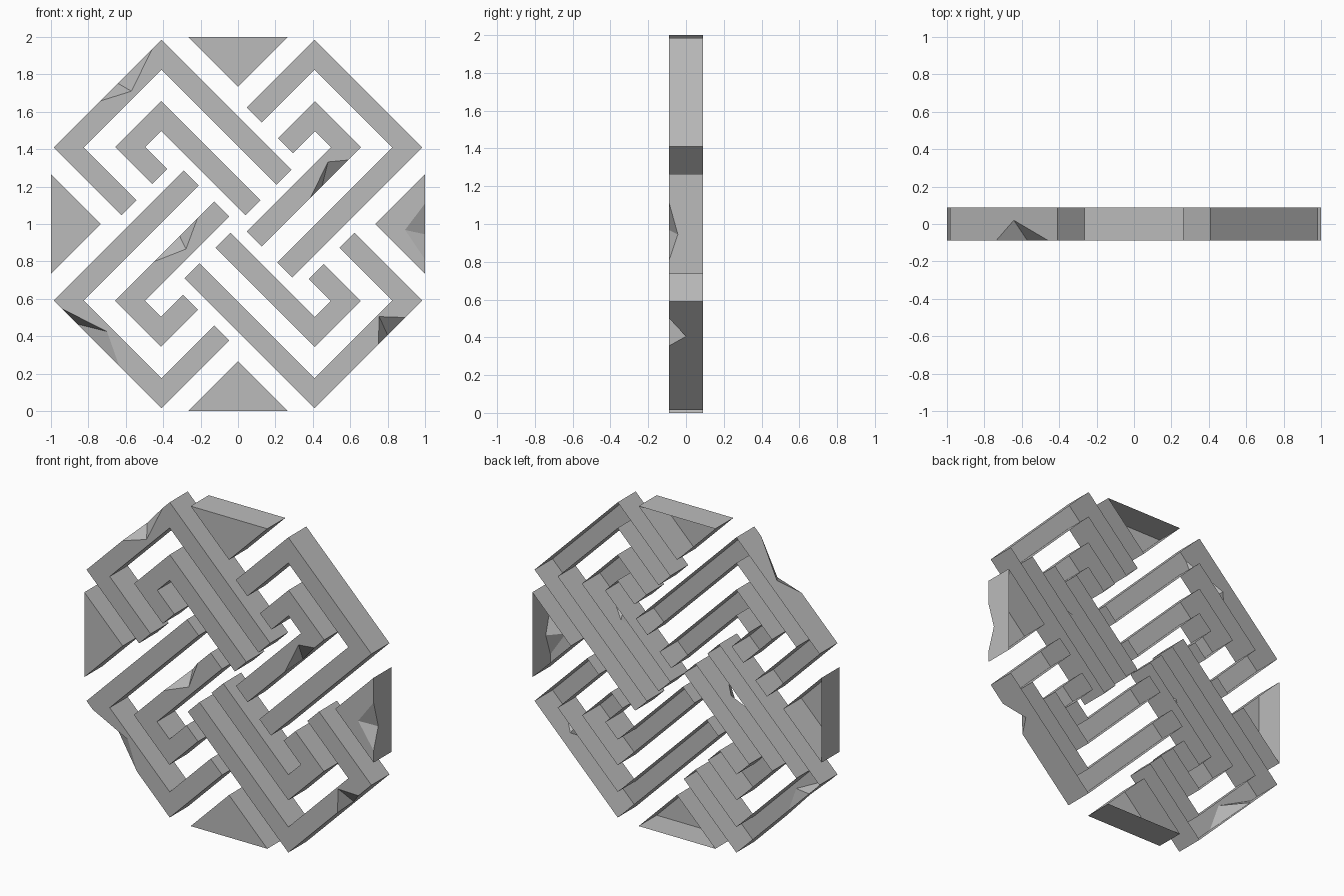
import bpy
import bmesh
from mathutils import Vector

cube = bpy.data.objects.get("Cube")
if cube:
    bpy.data.objects.remove(cube, do_unlink=True)

HALF_DEPTH = 0.089   # half of the thickness
HALF_BAR = 0.0566    # half of the bar width

stone = bpy.data.materials.new("grey_stone")
stone.use_nodes = True
grey = (0.5, 0.5, 0.5, 1)
stone.diffuse_color = grey
stone.node_tree.nodes["Principled BSDF"].inputs["Base Color"].default_value = grey
stone.node_tree.nodes["Principled BSDF"].inputs["Roughness"].default_value = 0.9

# Chipped rims: two rim points, a point on the front, a point on the wall, wall depth
CHIPS = [
    ((-0.74, 0.66), (-0.46, 0.94), (-0.57, 0.71), (-0.645, 0.755), 0.02),
    ((-0.945, -0.455), (-0.63, -0.755), (-0.70, -0.575), (-0.855, -0.53), 0.0),
    ((0.745, -0.64), (0.89, -0.495), (0.755, -0.495), (0.795, -0.59), 0.0),
    ((1, 0.11), (1, -0.19), (0.893, -0.032), (1, -0.055), -0.043),
    ((0.588, 0.345), (0.38, 0.145), (0.481, 0.332), (0.45, 0.2), 0.0),
    ((-0.22, 0.035), (-0.45, -0.2), (-0.278, -0.134), (-0.316, -0.06), 0.0),
]


def place(p, y):
    """Flat pattern point to model space."""
    return Vector((p.x, y, p.y + 1))


def chip_on_edge(a, b):
    """Find the chip on this rim edge, snapped to it and ordered along it."""
    along = (b - a).normalized()
    side = Vector((-along.y, along.x))
    for p, q, face_pt, wall_pt, y in CHIPS:
        p, q, wall_pt = Vector(p), Vector(q), Vector(wall_pt)
        if abs(((p + q) / 2 - a).dot(side)) > 0.03:
            continue
        ts = sorted(((p - a).dot(along), (q - a).dot(along)))
        if ts[0] < 0 or ts[1] > (b - a).length:
            continue
        snapped = [a + along * t for t in (ts[0], ts[1], (wall_pt - a).dot(along))]
        return snapped[0], snapped[1], Vector(face_pt), snapped[2], y
    return None


def open_shell(name, outline):
    """Front plate with side walls and an open back, chipped where needed."""
    pairs = list(zip(outline, outline[1:] + outline[:1]))
    if sum(a.cross(b) for a, b in pairs) < 0:
        outline = outline[::-1]
    bm = bmesh.new()
    front = [bm.verts.new(place(p, -HALF_DEPTH)) for p in outline]
    back = [bm.verts.new(place(p, HALF_DEPTH)) for p in outline]
    plate = []
    for i, a in enumerate(outline):
        j = (i + 1) % len(outline)
        plate.append(front[i])
        wall_rim = [front[i]]
        chip = chip_on_edge(a, outline[j])
        if chip:
            p, q, f = (bm.verts.new(place(c, -HALF_DEPTH)) for c in chip[:3])
            s = bm.verts.new(place(chip[3], chip[4]))
            plate += [p, f, q]
            wall_rim += [p, s, q]
            bm.faces.new((p, s, f))
            bm.faces.new((q, f, s))
        wall_rim.append(front[j])
        bm.faces.new(wall_rim[::-1] + [back[i], back[j]])
    bm.faces.new(plate)
    mesh = bpy.data.meshes.new(name)
    bm.to_mesh(mesh)
    bm.free()
    mesh.materials.append(stone)
    obj = bpy.data.objects.new(name, mesh)
    bpy.context.collection.objects.link(obj)


def bar_outline(path):
    """Mitred outline around a path with square turns."""
    left, right = [], []
    for i, p in enumerate(path):
        dirs = []
        if i > 0:
            dirs.append((p - path[i - 1]).normalized())
        if i < len(path) - 1:
            dirs.append((path[i + 1] - p).normalized())
        offset = Vector((0, 0))
        for d in dirs:
            offset += Vector((-d.y, d.x)) * HALF_BAR
        left.append(p + offset)
        right.append(p - offset)
    return left + right[::-1]


def quarter_turns(points, n):
    pts = [Vector(p) for p in points]
    for _ in range(n):
        pts = [Vector((p.y, -p.x)) for p in pts]
    return pts


outer_hook = [(0.245, 0.25), (-0.41, 0.905), (-0.905, 0.41), (-0.582, 0.087)]
inner_hook = [(0.08, 0.088), (-0.41, 0.578), (-0.576, 0.412), (-0.418, 0.254)]
wedge = [(-0.265, 1), (0.265, 1), (0, 0.735)]

# Four quarter turns of the knot pattern
for n, corner in enumerate(("upper_left", "upper_right", "lower_right", "lower_left")):
    open_shell(corner + "_outer_bar", bar_outline(quarter_turns(outer_hook, n)))
    open_shell(corner + "_inner_bar", bar_outline(quarter_turns(inner_hook, n)))
for n, edge in enumerate(("top", "right", "bottom", "left")):
    open_shell(edge + "_wedge", quarter_turns(wedge, n))
